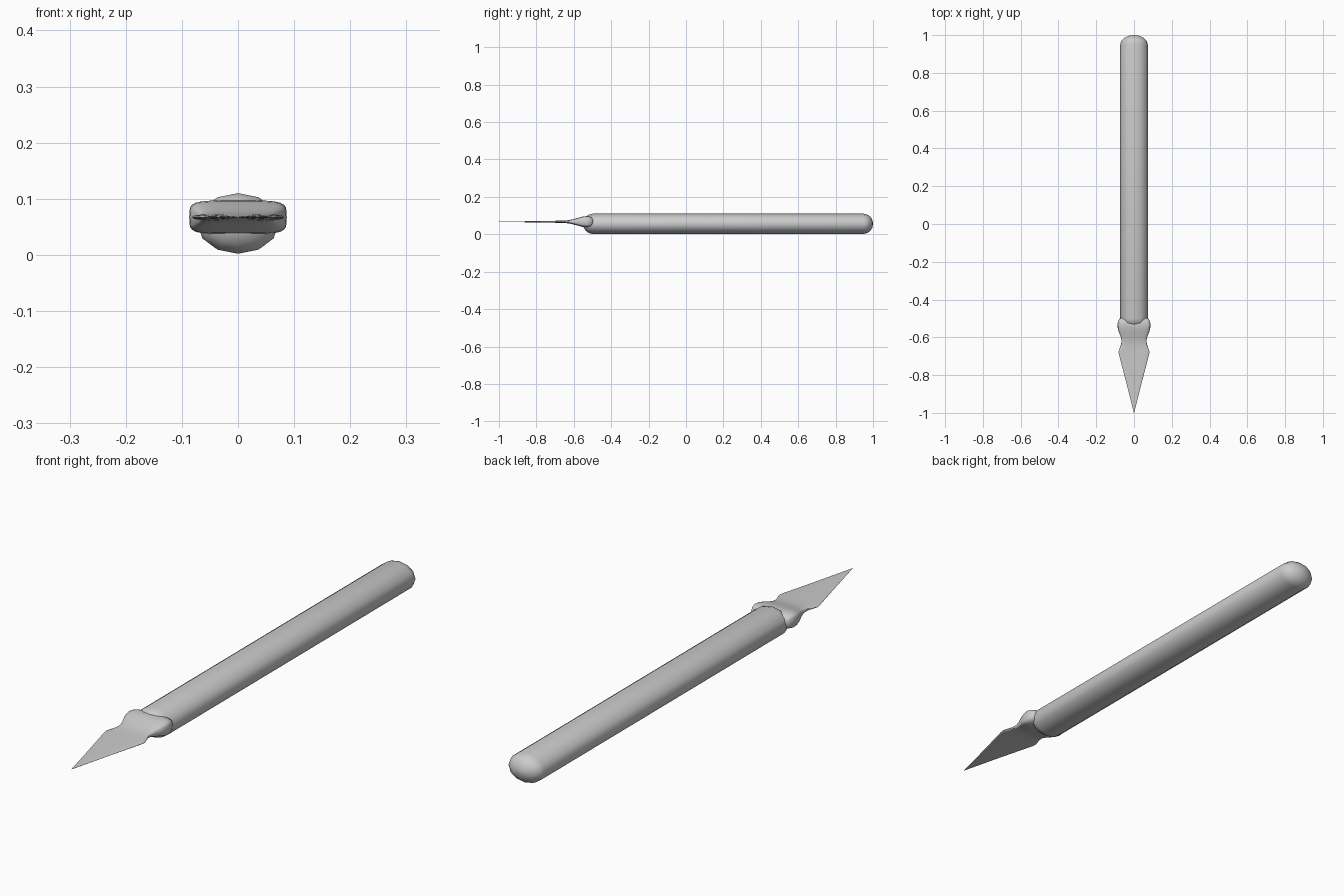
import bpy, bmesh, math

if "Cube" in bpy.data.objects:
    bpy.data.objects.remove(bpy.data.objects["Cube"])


def power(v, e):
    return math.copysign(abs(v) ** e, v)


def loft(name, stations, sides, zc, angle):
    """Skin rings of (y, half width, half height, squareness exponent)."""
    bm = bmesh.new()
    rings = []
    for y, w, h, e in stations:
        ring = []
        for i in range(sides):
            a = 2 * math.pi * i / sides
            ring.append(bm.verts.new((w * power(math.sin(a), e), y,
                                      zc + h * power(math.cos(a), e))))
        rings.append(ring)
    for r0, r1 in zip(rings, rings[1:]):
        for i in range(sides):
            j = (i + 1) % sides
            bm.faces.new((r0[i], r0[j], r1[j], r1[i]))
    bm.faces.new(rings[0])
    bm.faces.new(rings[-1])
    bmesh.ops.recalc_face_normals(bm, faces=bm.faces)
    me = bpy.data.meshes.new(name)
    bm.to_mesh(me)
    bm.free()
    ob = bpy.data.objects.new(name, me)
    bpy.context.collection.objects.link(ob)
    bpy.ops.object.select_all(action='DESELECT')
    ob.select_set(True)
    bpy.context.view_layer.objects.active = ob
    bpy.ops.object.shade_smooth_by_angle(angle=math.radians(angle))
    return ob


# Handle: twelve-sided oval rod with a dome at each end
rx, rz, dome = 0.073, 0.054, 0.05
steps = [math.radians(d) for d in (3, 22, 45, 67, 90)]
front = [(-0.5 - dome * math.cos(a), rx * math.sin(a), rz * math.sin(a), 1) for a in steps]
back = [(0.95 + dome * math.cos(a), rx * math.sin(a), rz * math.sin(a), 1) for a in reversed(steps)]
loft("handle", front + back, 12, 0.056, 50)

# Blade: thin pointed leaf, waisted, swelling into a rounded collar
blade = [
    (-1.00, 0.0006, 0.0006, 1.0),
    (-0.84, 0.041, 0.003, 0.8),
    (-0.69, 0.080, 0.0055, 0.7),
    (-0.675, 0.082, 0.006, 0.7),
    (-0.655, 0.075, 0.0065, 0.65),
    (-0.635, 0.068, 0.008, 0.6),
    (-0.615, 0.066, 0.011, 0.55),
    (-0.595, 0.071, 0.016, 0.5),
    (-0.57, 0.081, 0.023, 0.45),
    (-0.55, 0.086, 0.028, 0.42),
    (-0.53, 0.087, 0.030, 0.42),
    (-0.515, 0.084, 0.028, 0.45),
    (-0.503, 0.078, 0.023, 0.5),
    (-0.498, 0.071, 0.016, 0.55),
]
loft("blade", blade, 24, 0.067, 45)
